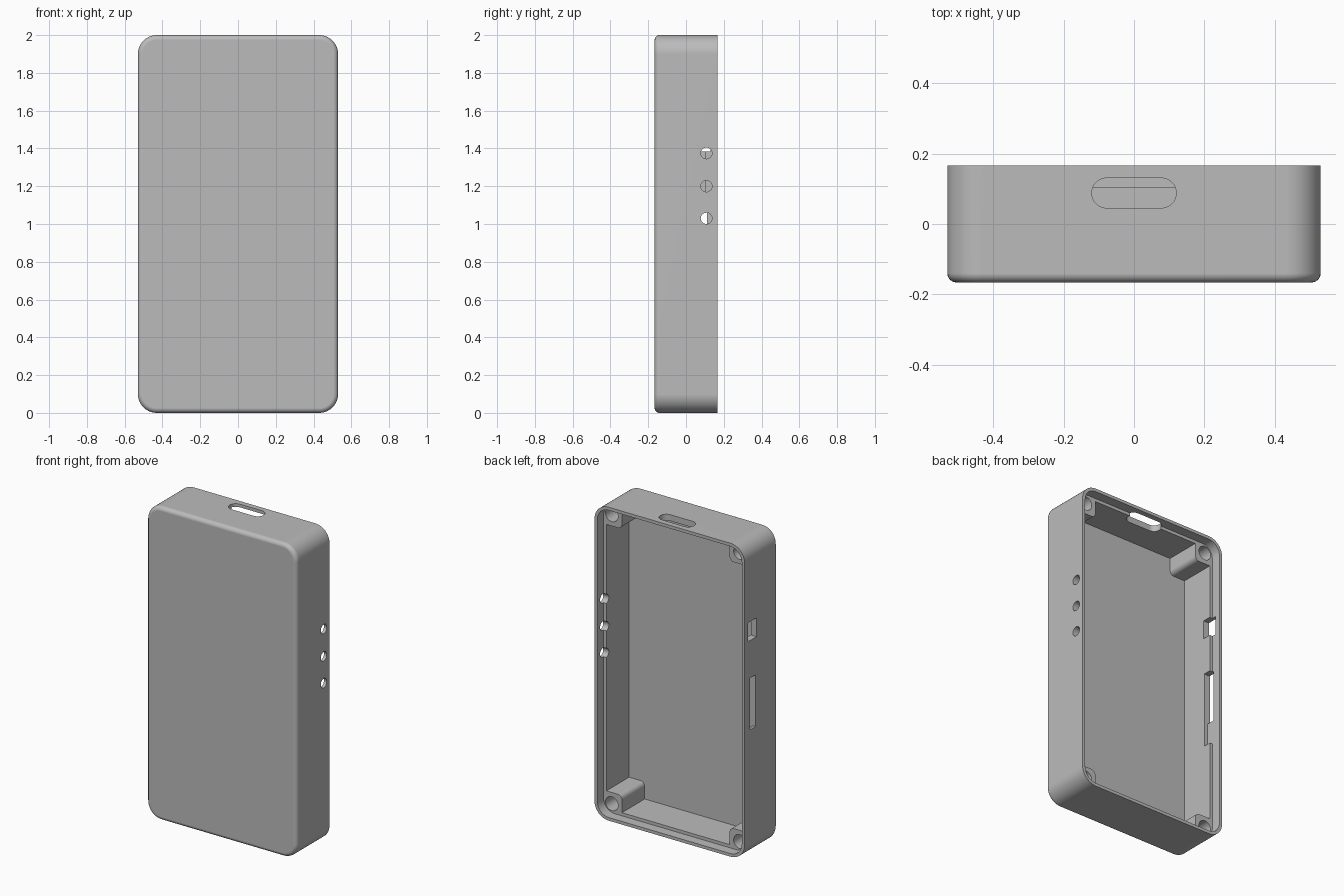
import bpy, bmesh
from math import sin, cos, pi, radians

cube = bpy.data.objects.get("Cube")
if cube:
    bpy.data.objects.remove(cube)

W, H, D = 0.53, 1.0, 0.166      # half width, half height, half depth
WALL, LIP, LEDGE = 0.04, 0.02, 0.103
RADIUS, FILLET = 0.1, 0.026
POST = 0.15                     # post reach from the outer edge

plastic = bpy.data.materials.new("grey plastic")
plastic.use_nodes = True
grey = (0.5, 0.5, 0.5, 1)
plastic.diffuse_color = grey
plastic.node_tree.nodes["Principled BSDF"].inputs["Base Color"].default_value = grey


def arc(cx, cz, r, start, sweep, steps):
    return [(cx + r * cos(start + sweep * i / steps), cz + r * sin(start + sweep * i / steps))
            for i in range(steps + 1)]


def rounded(w, h, r, steps=10):
    """Rounded rectangle outline from half sizes."""
    pts = []
    for k, (sx, sz) in enumerate(((1, 1), (-1, 1), (-1, -1), (1, -1))):
        pts += arc(sx * (w - r), sz * (h - r), r, k * pi / 2, pi / 2, steps)
    return pts


def loft(name, rings):
    """Closed solid through outlines, each a list of 3D points."""
    bm = bmesh.new()
    loops = [[bm.verts.new(p) for p in ring] for ring in rings]
    n = len(loops[0])
    for a, b in zip(loops, loops[1:]):
        for i in range(n):
            bm.faces.new((a[i], a[(i + 1) % n], b[(i + 1) % n], b[i]))
    bm.faces.new(loops[0])
    bm.faces.new(loops[-1])
    bmesh.ops.recalc_face_normals(bm, faces=bm.faces)
    mesh = bpy.data.meshes.new(name)
    bm.to_mesh(mesh)
    bm.free()
    mesh.materials.append(plastic)
    obj = bpy.data.objects.new(name, mesh)
    bpy.context.collection.objects.link(obj)
    return obj


def along_y(name, pts, y0, y1, cx=0, cz=H):
    return loft(name, [[(x + cx, y, z + cz) for x, z in pts] for y in (y0, y1)])


def along_x(name, pts, x0, x1, cy, cz):
    return loft(name, [[(x, y + cy, z + cz) for y, z in pts] for x in (x0, x1)])


def box_outline(w, h):
    return [(w, h), (-w, h), (-w, -h), (w, -h)]


# Outer shell with a soft front edge
rings = []
for i in range(7):
    a = i / 6 * pi / 2
    inset = FILLET * (1 - sin(a))
    y = -D + FILLET * (1 - cos(a))
    rings.append([(x, y, z + H) for x, z in rounded(W - inset, H - inset, RADIUS - inset)])
rings.append([(x, D, z + H) for x, z in rounded(W, H, RADIUS)])
case = loft("case_shell", rings)

cutters = []

# Cavity outline steps around the four corner posts
iw, ih, pw, ph, pr = W - WALL, H - WALL, W - POST, H - POST, 0.03
cavity = []
for k, (sx, sz) in enumerate(((1, 1), (-1, 1), (-1, -1), (1, -1))):
    corner = [(iw, ph)] + arc(pw + pr, ph + pr, pr, -pi / 2, -pi / 2, 6) + [(pw, ih)]
    corner = [(sx * x, sz * z) for x, z in corner]
    cavity += corner if k % 2 == 0 else corner[::-1]
cutters.append(along_y("cavity_cutter", cavity, -D + WALL, D + 0.1))

# Lid seat inside the back rim
cutters.append(along_y("lid_seat_cutter", rounded(W - LIP, H - LIP, RADIUS - LIP), LEDGE, D + 0.1))

# Screw holes in the posts
for sx in (-1, 1):
    for sz in (-1, 1):
        cutters.append(along_y("screw_cutter", arc(0, 0, 0.044, 0, 2 * pi * 31 / 32, 31),
                               -0.08, D + 0.05, sx * (W - 0.078), H + sz * (H - 0.078)))

# Round indicator holes on the left wall
for z in (1.03, 1.2, 1.375):
    cutters.append(along_x("indicator_cutter", arc(0, 0, 0.03, 0, 2 * pi * 23 / 24, 23),
                           W - 0.1, W + 0.1, 0.108, z))

# Connector slots and inner pocket on the right wall
cutters.append(along_x("switch_cutter", box_outline(0.042, 0.06), -W - 0.1, -W + 0.1, 0.088, 1.445))
cutters.append(along_x("card_cutter", box_outline(0.028, 0.165), -W - 0.1, -W + 0.1, 0.083, 0.98))
cutters.append(along_x("pocket_cutter", box_outline(0.029, 0.24), -W + LIP - 0.002, -W + 0.1, 0.083, 0.9))

# Oblong port in the top wall
port = rounded(0.12, 0.0425, 0.0424, 8)
cutters.append(loft("port_cutter", [[(x, y + 0.088, z) for x, y in port]
                                    for z in (2 * H - 0.1, 2 * H + 0.1)]))

for cutter in cutters:
    cutter.hide_render = True
    mod = case.modifiers.new(cutter.name, "BOOLEAN")
    mod.operation = "DIFFERENCE"
    mod.solver = "EXACT"
    mod.object = cutter

# Bake the cuts and drop the cutters
bpy.context.view_layer.update()
graph = bpy.context.evaluated_depsgraph_get()
mesh = bpy.data.meshes.new_from_object(case.evaluated_get(graph))
case.modifiers.clear()
case.data = mesh
for cutter in cutters:
    bpy.data.objects.remove(cutter)

# Smooth curves, crisp edges
bpy.ops.object.select_all(action="DESELECT")
case.select_set(True)
bpy.context.view_layer.objects.active = case
bpy.ops.object.shade_smooth_by_angle(angle=radians(30))
case.modifiers.new("even_normals", "WEIGHTED_NORMAL").keep_sharp = True
